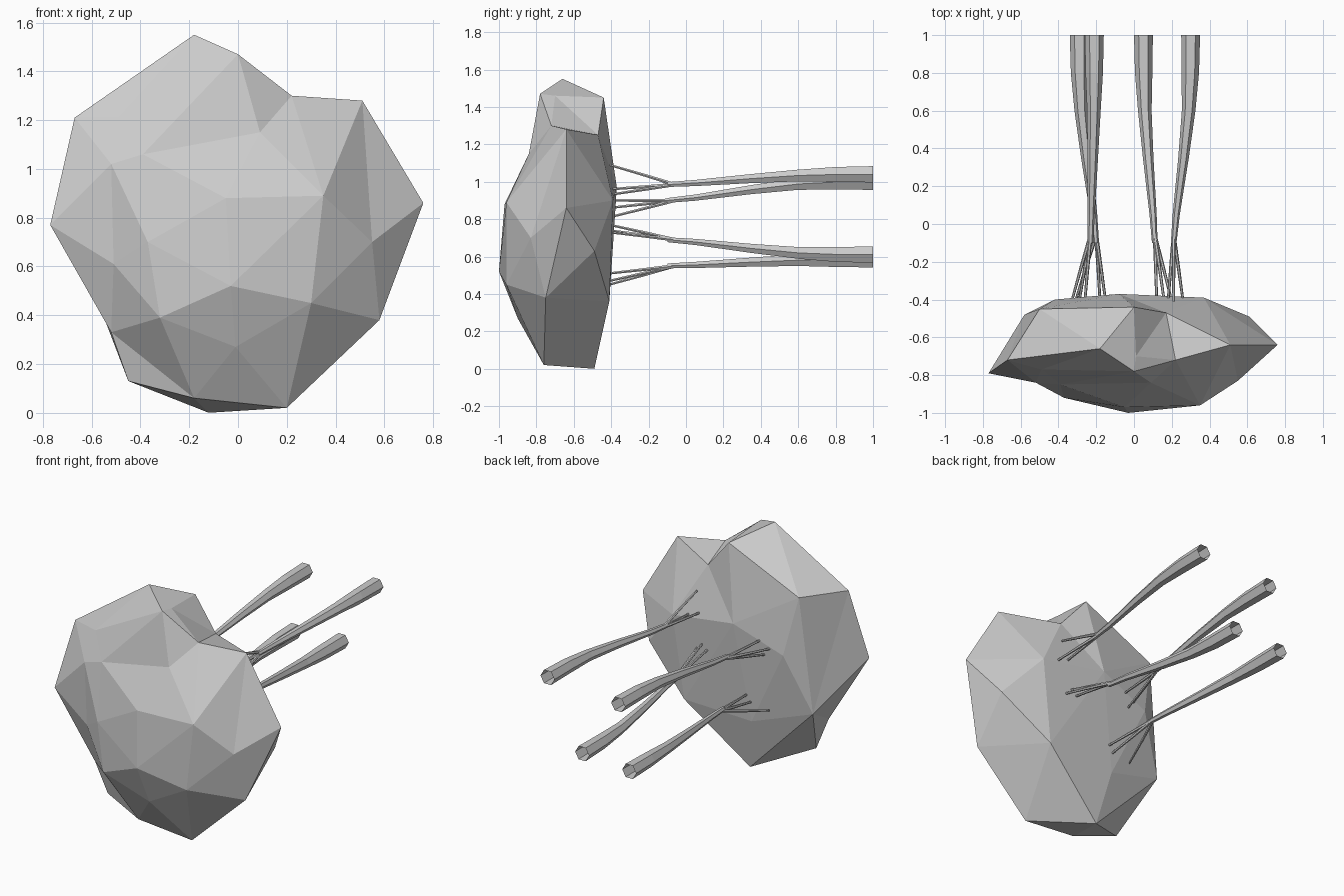
import bpy, bmesh
from math import cos, sin, pi
from mathutils import Vector

if "Cube" in bpy.data.objects:
    bpy.data.objects.remove(bpy.data.objects["Cube"])

def finish(bm, name):
    bmesh.ops.recalc_face_normals(bm, faces=bm.faces)
    me = bpy.data.meshes.new(name)
    bm.to_mesh(me)
    bm.free()
    ob = bpy.data.objects.new(name, me)
    bpy.context.collection.objects.link(ob)
    return ob

# Rock: facet corners, connected by hulling their directions on a unit sphere
corners = [
    # outline
    (-.18, -.66, 1.55), (0, -.78, 1.47), (.01, -.70, 1.46), (.22, -.72, 1.30),
    (.51, -.64, 1.28), (.76, -.64, .86), (.61, -.49, .63), (.55, -.83, .70),
    (.58, -.75, .38), (.20, -.76, .02), (-.12, -.49, 0), (-.18, -.77, .06),
    (-.45, -.70, .13), (-.52, -.73, .33), (-.51, -.83, .61), (-.77, -.79, .77),
    (-.67, -.72, 1.21), (-.49, -.77, 1.21), (-.52, -.84, 1.02),
    # front
    (-.39, -.85, 1.06), (.09, -.84, 1.15), (.35, -.96, .89), (-.05, -.97, .88),
    (-.03, -1, .52), (.30, -.96, .45), (-.32, -.93, .39), (-.37, -.92, .70),
    (-.01, -.90, .27),
    # back
    (0, -.44, 1.45), (.17, -.47, 1.25), (-.50, -.45, 1.22), (-.42, -.40, .84),
    (-.58, -.48, .47), (-.18, -.42, .34), (-.08, -.37, .97), (.37, -.39, .90),
    (.30, -.41, .36)]
centre = Vector((0, -.68, .78))
bm = bmesh.new()
place = {}
for c in corners:
    d = Vector(c) - centre
    d.y *= 2.2
    place[bm.verts.new(d.normalized())] = Vector(c)
bmesh.ops.convex_hull(bm, input=bm.verts)
for v, p in place.items():
    v.co = p
finish(bm, "rock")

# Roots: tapering open hexagonal tubes that split into fine strands at the rock
def tube(bm, path):
    rings = []
    for x, y, z, r in path:
        rings.append([bm.verts.new((x + r * cos(k * pi / 3), y, z + r * sin(k * pi / 3)))
                      for k in range(6)])
    for a, b in zip(rings, rings[1:]):
        for k in range(6):
            j = (k + 1) % 6
            bm.faces.new((a[k], a[j], b[j], b[k]))

def root(name, end, fork, strands):
    bm = bmesh.new()
    (x1, z1), (x0, z0) = end, fork
    path = [(x1, 1, z1, .05)]
    for y, t, r in ((.8, .02, .046), (.6, .12, .036), (.35, .42, .028),
                    (.05, .85, .019), (-.1, 1, .015)):
        path.append((x1 + (x0 - x1) * t, y, z1 + (z0 - z1) * t, r))
    tube(bm, path)
    for x, z in strands:
        tube(bm, [(x0, -.06, z0, .011), ((x0 + x) / 2, -.23, (z0 + z) / 2, .009),
                  (x, -.41, z, .007)])
    finish(bm, name)

root("root_upper_right", (.30, 1.04), (.21, .985), [(.18, .96), (.26, .93), (.21, 1.09)])
root("root_lower_right", (.05, .61), (.11, .69), [(.12, .74), (.16, .77), (.20, .73)])
root("root_upper_left", (-.21, 1.0), (-.23, .90), [(-.33, .86), (-.26, .90), (-.29, .81)])
root("root_lower_left", (-.29, .585), (-.20, .55), [(-.15, .51), (-.18, .47), (-.31, .45)])
